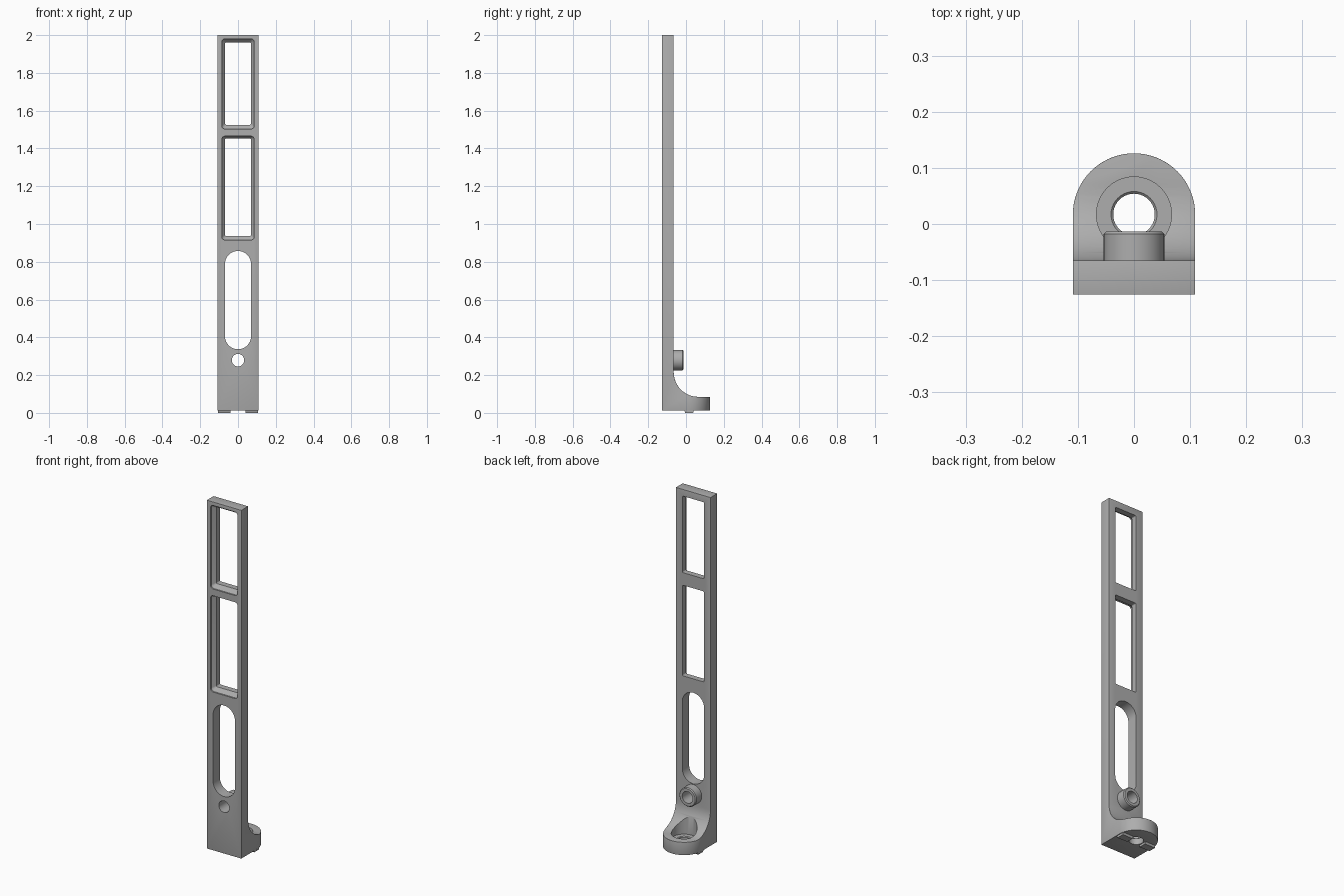
import bpy, bmesh, math
from mathutils import Matrix

if "Cube" in bpy.data.objects:
    bpy.data.objects.remove(bpy.data.objects["Cube"])

grey = bpy.data.materials.new("plain grey")
grey.diffuse_color = (0.42, 0.42, 0.42, 1)
grey.use_nodes = True
grey.node_tree.nodes["Principled BSDF"].inputs["Base Color"].default_value = grey.diffuse_color


def loft(name, *loops):
    """Closed solid through loops of equal point count."""
    bm = bmesh.new()
    rings = [[bm.verts.new(p) for p in loop] for loop in loops]
    n = len(rings[0])
    bm.faces.new(rings[0])
    bm.faces.new(rings[-1])
    for a, b in zip(rings, rings[1:]):
        for i in range(n):
            j = (i + 1) % n
            bm.faces.new((a[i], a[j], b[j], b[i]))
    bmesh.ops.recalc_face_normals(bm, faces=bm.faces)
    me = bpy.data.meshes.new(name)
    bm.to_mesh(me)
    bm.free()
    ob = bpy.data.objects.new(name, me)
    bpy.context.collection.objects.link(ob)
    me.materials.append(grey)
    return ob


def bake(ob):
    bpy.context.view_layer.update()
    dg = bpy.context.evaluated_depsgraph_get()
    me = bpy.data.meshes.new_from_object(ob.evaluated_get(dg))
    ob.modifiers.clear()
    ob.data = me


def combine(ob, other, op):
    m = ob.modifiers.new(op, 'BOOLEAN')
    m.operation, m.object, m.solver = op, other, 'EXACT'
    bake(ob)
    bpy.data.objects.remove(other)


def bevel(ob, width, segments=3):
    m = ob.modifiers.new("bevel", 'BEVEL')
    m.width, m.segments, m.limit_method = width, segments, 'ANGLE'
    m.angle_limit = math.radians(40)
    bake(ob)


def arc(cx, cy, r, a0, a1, n):
    return [(cx + r * math.cos(math.radians(a0 + (a1 - a0) * i / n)),
             cy + r * math.sin(math.radians(a0 + (a1 - a0) * i / n))) for i in range(n + 1)]


def rounded(hw, z0, z1, r, n=5):
    """Rounded rectangle in x and z."""
    pts = []
    for cx, cz, a in ((hw - r, z1 - r, 0), (r - hw, z1 - r, 90),
                      (r - hw, z0 + r, 180), (hw - r, z0 + r, 270)):
        pts += arc(cx, cz, r, a, a + 90, n)
    return pts


def at_y(pts, y):
    return [(x, y, z) for x, z in pts]


def at_z(pts, z):
    return [(x, y, z) for x, y in pts]


def circle(cx, cy, r, n=40):
    return arc(cx, cy, r, 0, 360, n)[:-1]


FRONT, BACK = -0.126, -0.065
HOLE_Y, BOSS_Z = 0.017, 0.279

# Body: L profile with a fillet, trimmed by a round-ended plan outline
side = [(-0.2, 0.012), (0.2, 0.012), (0.2, 0.085)]
side += arc(0.065, 0.215, 0.13, 270, 180, 14) + [(BACK, 2.0), (-0.2, 2.0)]
body = loft("bracket_body", [(-0.2, y, z) for y, z in side], [(0.2, y, z) for y, z in side])
plan = [(-0.109, FRONT), (0.109, FRONT)] + arc(0, HOLE_Y, 0.109, 0, 180, 36)
combine(body, loft("plan_trim", at_z(plan, -0.1), at_z(plan, 2.1)), 'INTERSECT')
bevel(body, 0.009)

# Round boss on the back of the arm
boss = loft("boss", at_y(circle(0, BOSS_Z, 0.054), BACK - 0.02),
            at_y(circle(0, BOSS_Z, 0.054), -0.018),
            at_y(circle(0, BOSS_Z, 0.049), -0.013))
combine(body, boss, 'UNION')

# Two framed windows with a sloping front recess
for z0, z1, p0, p1 in ((1.525, 1.962, 1.503, 1.98), (0.936, 1.453, 0.915, 1.465)):
    inner, outer = rounded(0.068, z0, z1, 0.006), rounded(0.086, p0, p1, 0.018)
    combine(body, loft("window", at_y(outer, -0.2), at_y(outer, FRONT + 0.008),
                       at_y(inner, FRONT + 0.028), at_y(inner, 0)), 'DIFFERENCE')

# Long slot and boss bore
slot = rounded(0.069, 0.337, 0.857, 0.0689, 10)
combine(body, loft("slot", at_y(slot, -0.2), at_y(slot, 0.1)), 'DIFFERENCE')
bore = circle(0, BOSS_Z, 0.033)
combine(body, loft("bore", at_y(bore, -0.2), at_y(bore, 0.1)), 'DIFFERENCE')

# Counterbored mounting hole in the foot
pocket, hole = circle(0, HOLE_Y, 0.067), circle(0, HOLE_Y, 0.037)
rim = circle(0, HOLE_Y, 0.041)
combine(body, loft("counterbore", at_z(pocket, 0.05), at_z(pocket, 0.218)), 'DIFFERENCE')
combine(body, loft("mount_hole", at_z(hole, -0.1), at_z(hole, 0.046),
                   at_z(rim, 0.05), at_z(rim, 0.1)), 'DIFFERENCE')

# Locating ribs under the foot, one on each side of the hole
for s, name in ((-1, "left_rib"), (1, "right_rib")):
    xs = sorted((s * 0.041, s * 0.105))
    def rect(y0, y1):
        return [(xs[0], y0), (xs[1], y0), (xs[1], y1), (xs[0], y1)]
    loft(name, at_z(rect(-0.004, 0.038), 0), at_z(rect(-0.009, 0.043), 0.016))

# Smooth curved faces, keep hard edges
bpy.ops.object.select_all(action='DESELECT')
body.select_set(True)
bpy.context.view_layer.objects.active = body
bpy.ops.object.shade_smooth_by_angle(angle=math.radians(30))
